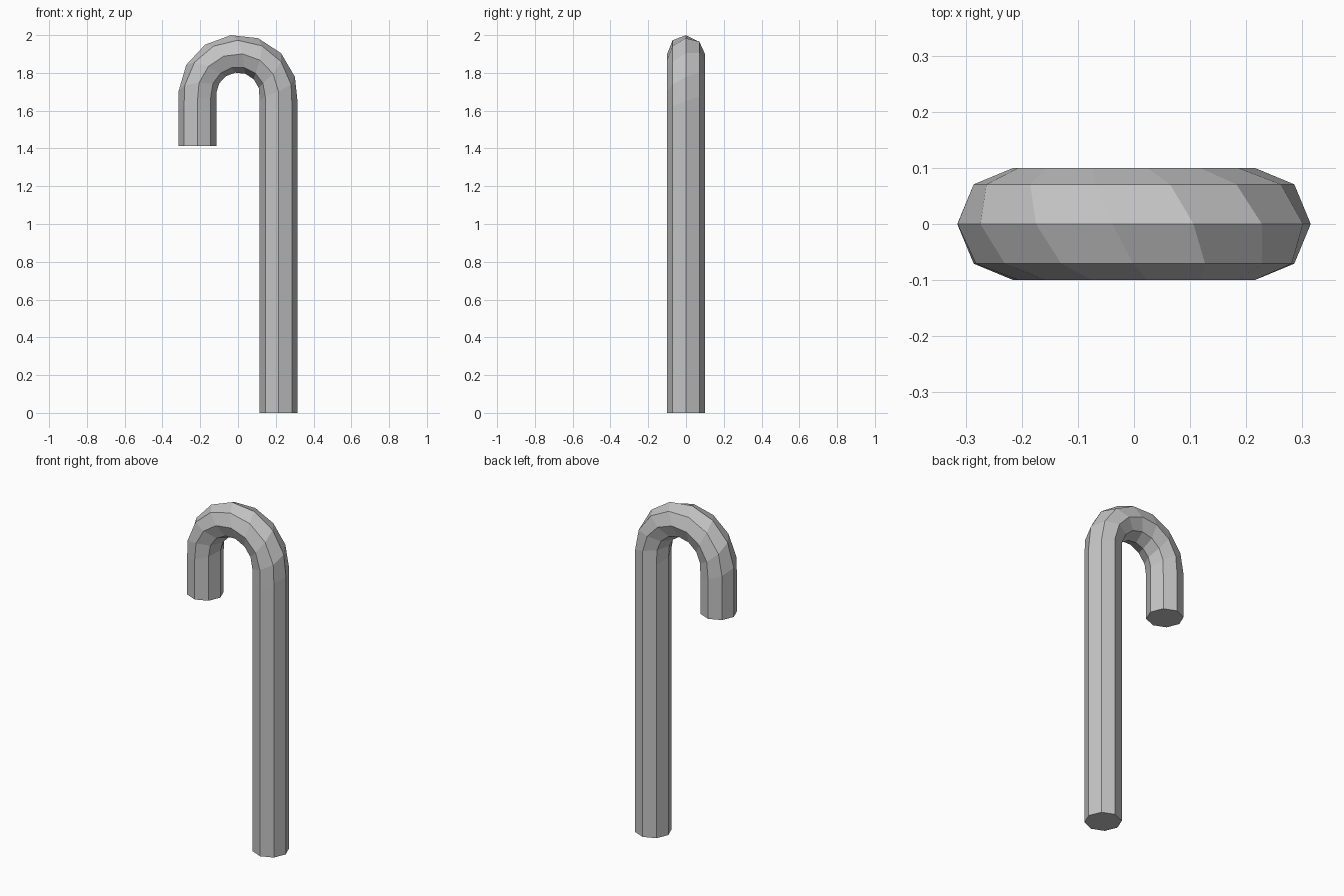
import bpy
import bmesh
from math import sin, cos, pi, radians

if "Cube" in bpy.data.objects:
    bpy.data.objects.remove(bpy.data.objects["Cube"], do_unlink=True)

SIDES = 8
TUBE = 0.1             # tube radius
BEND = 0.215           # radius of the hook's centre line
CENTRE_Z = 1.687       # height of the hook's centre
TIP_Z = 1.412          # height of the short end
STEP = radians(80 / 3)    # spacing of the spiral seams along the bend
TWIST = 2 * STEP / SIDES  # two spirals wind around the tube
START = radians(97)
LOW = -CENTRE_Z / BEND
HIGH = pi + (CENTRE_Z - TIP_Z) / BEND


def cane_point(turn, side):
    """Point on the tube: straight shaft, half circle, straight tip."""
    turn = min(max(turn, LOW), HIGH)
    around = 2 * pi * side / SIDES
    radius = BEND + TUBE * cos(around)
    arc = min(max(turn, 0), pi)
    # Beyond the half circle both ends run straight down
    drop = BEND * (max(-turn, 0) + max(turn - pi, 0))
    return (radius * cos(arc), TUBE * sin(around),
            CENTRE_Z + radius * sin(arc) - drop)


# Material
grey = bpy.data.materials.new("light_grey")
grey.use_nodes = True
colour = (0.55, 0.55, 0.55, 1)
grey.diffuse_color = colour
grey.node_tree.nodes["Principled BSDF"].inputs["Base Color"].default_value = colour

# Hooked cane: a spiral grid of quads, trimmed at both ends
bm = bmesh.new()
rows = [[bm.verts.new(cane_point(START + k * STEP + m * TWIST, m))
         for m in range(SIDES + 1)] for k in range(-24, 12)]
for lower, upper in zip(rows, rows[1:]):
    for m in range(SIDES):
        bm.faces.new((lower[m], lower[m + 1], upper[m + 1], upper[m]))
bmesh.ops.remove_doubles(bm, verts=bm.verts, dist=0.0005)

# Flat end caps
bmesh.ops.holes_fill(bm, edges=[e for e in bm.edges if e.is_boundary], sides=0)
bmesh.ops.recalc_face_normals(bm, faces=bm.faces)

mesh = bpy.data.meshes.new("hooked_cane")
bm.to_mesh(mesh)
bm.free()
mesh.materials.append(grey)
cane = bpy.data.objects.new("hooked_cane", mesh)
bpy.context.collection.objects.link(cane)
